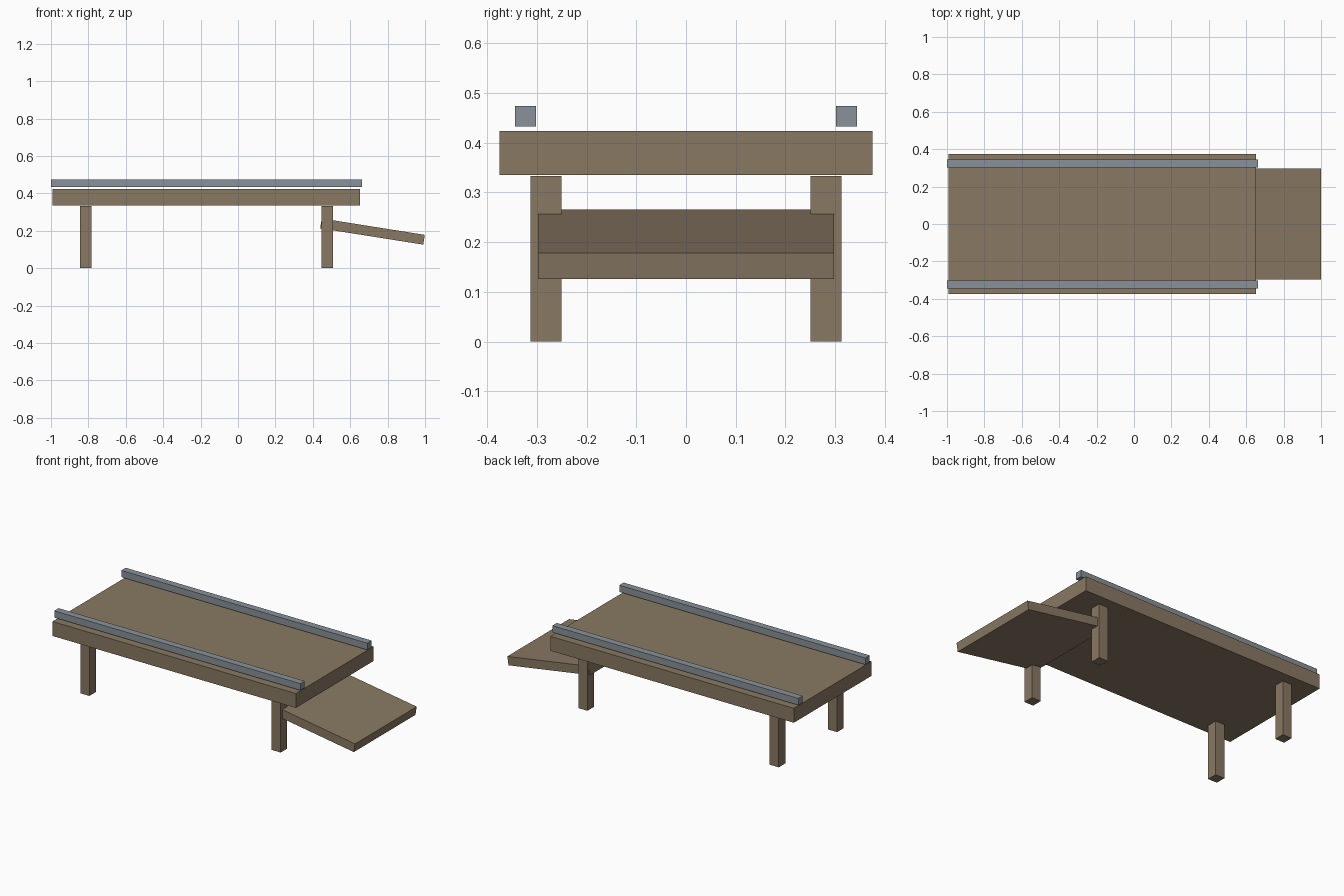
import bpy
import math

if "Cube" in bpy.data.objects:
    bpy.data.objects.remove(bpy.data.objects["Cube"])


def material(name, color):
    mat = bpy.data.materials.new(name)
    mat.diffuse_color = (*color, 1.0)
    mat.use_nodes = True
    mat.node_tree.nodes["Principled BSDF"].inputs["Base Color"].default_value = mat.diffuse_color
    return mat


wood = material("brown wood", (0.25, 0.19, 0.125))
steel = material("grey steel", (0.25, 0.285, 0.32))


def box(name, center, size, mat, tilt=0.0):
    bpy.ops.mesh.primitive_cube_add(size=1, location=center, rotation=(0, tilt, 0))
    obj = bpy.context.object
    obj.name = name
    obj.scale = size
    obj.data.materials.append(mat)
    return obj


# Table deck
box("deck", (-0.169, 0, 0.379), (1.644, 0.75, 0.088), wood)

# Side rails floating just above the deck, and the four legs
for side, y in (("front", -1), ("back", 1)):
    box(side + "_rail", (-0.169, y * 0.323, 0.4535), (1.662, 0.042, 0.041), steel)
    for end, x in (("left", -0.815), ("right", 0.477)):
        box(f"{side}_{end}_leg", (x, y * 0.2815, 0.1665), (0.061, 0.063, 0.333), wood)

# Sloping ramp held between the right legs
box("ramp", (0.719, 0, 0.196), (0.558, 0.595, 0.053), wood, math.radians(9))
